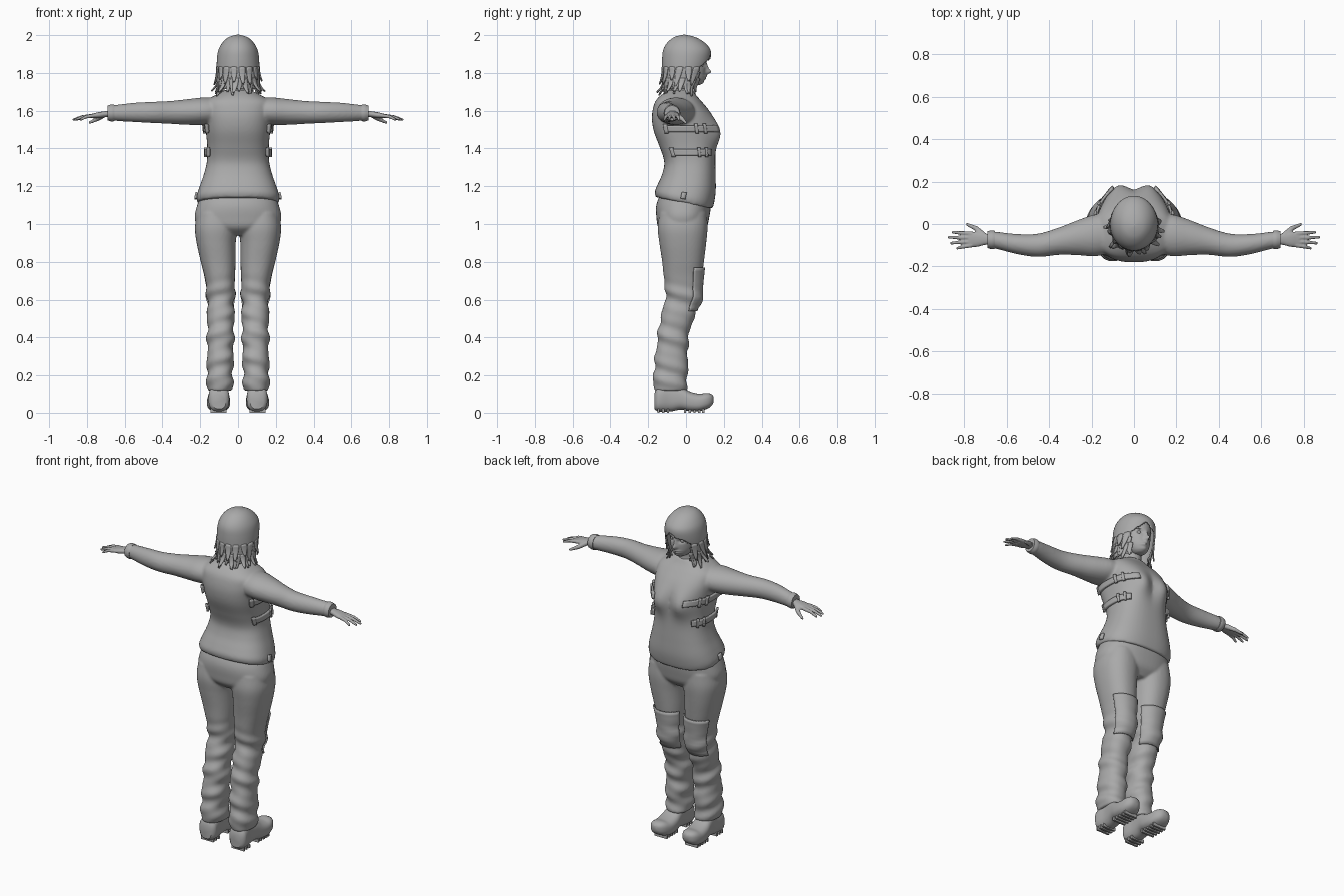
import bpy, bmesh, math, random
from mathutils import Vector, Matrix

if "Cube" in bpy.data.objects:
    bpy.data.objects.remove(bpy.data.objects["Cube"])

random.seed(4)
grey = bpy.data.materials.new("plain grey")
grey.diffuse_color = (0.4, 0.4, 0.4, 1)
grey.use_nodes = True
grey.node_tree.nodes["Principled BSDF"].inputs["Base Color"].default_value = grey.diffuse_color


def at(rows, t):
    """Smooth interpolation of section rows (t, a0, a1, b0, b1)."""
    n = len(rows)
    i = 0
    while i < n - 2 and t > rows[i + 1][0]:
        i += 1
    p, q = rows[i], rows[i + 1]
    h = q[0] - p[0]
    u = (t - p[0]) / h

    def slope(k, j):
        a, b = rows[max(k - 1, 0)], rows[min(k + 1, n - 1)]
        return (b[j] - a[j]) / (b[0] - a[0]) * h
    return [(2*u**3 - 3*u*u + 1) * p[j] + (u**3 - 2*u*u + u) * slope(i, j)
            + (3*u*u - 2*u**3) * q[j] + (u**3 - u*u) * slope(i + 1, j) for j in range(1, 5)]


def surface(rows, axis='z', power=2.0, deform=None):
    """Function (t, angle, offset) -> point on a lofted body."""
    def f(t, ang, off=0.0):
        a0, a1, b0, b1 = at(rows, t)
        c, s = math.cos(ang), math.sin(ang)
        e = 2 / power
        a = (a0 + a1) / 2 + ((a1 - a0) / 2 + off) * math.copysign(abs(c) ** e, c)
        b = (b0 + b1) / 2 + ((b1 - b0) / 2 + off) * math.copysign(abs(s) ** e, s)
        v = Vector({'z': (a, b, t), 'x': (t, a, b), 'y': (a, t, b)}[axis])
        return deform(v, ang) if deform else v
    f.span = (rows[0][0], rows[-1][0])
    return f


def tube(bm, f, n=30, m=40, cap=True):
    t0, t1 = f.span
    rings = [[bm.verts.new(f(t0 + (t1 - t0) * i / n, 2 * math.pi * k / m)) for k in range(m)]
             for i in range(n + 1)]
    for r, q in zip(rings, rings[1:]):
        for k in range(m):
            bm.faces.new((r[k], r[(k + 1) % m], q[(k + 1) % m], q[k]))
    if cap:
        bm.faces.new(rings[0])
        bm.faces.new(rings[-1])


def grid(bm, fn, n, m):
    g = [[bm.verts.new(fn(i / n, k / m)) for k in range(m + 1)] for i in range(n + 1)]
    for i in range(n):
        for k in range(m):
            bm.faces.new((g[i][k], g[i + 1][k], g[i + 1][k + 1], g[i][k + 1]))


def patch(bm, f, t0, t1, d0, d1, off, n=4, m=14):
    """Plate following a body between two heights and two angles (degrees)."""
    grid(bm, lambda u, w: f(t0 + (t1 - t0) * u, math.radians(d0 + (d1 - d0) * w), off), n, m)


def ball(bm, c, r, scale=(1, 1, 1)):
    bmesh.ops.create_uvsphere(bm, u_segments=16, v_segments=10, radius=r,
                              matrix=Matrix.Translation(c) @ Matrix.Diagonal((*scale, 1)))


def rod(bm, p, q, r0, r1):
    p, q = Vector(p), Vector(q)
    d = q - p
    mat = Matrix.Translation((p + q) / 2) @ d.to_track_quat('Z', 'Y').to_matrix().to_4x4()
    bmesh.ops.create_cone(bm, cap_ends=True, segments=14, radius1=r0, radius2=r1, depth=d.length, matrix=mat)
    ball(bm, p, r0)
    ball(bm, q, r1)


def mirror(bm):
    ret = bmesh.ops.duplicate(bm, geom=bm.verts[:] + bm.edges[:] + bm.faces[:])
    for v in ret["geom"]:
        if isinstance(v, bmesh.types.BMVert):
            v.co.x *= -1


def finish(name, bm, solid=0, voxel=0, smooth=5):
    bmesh.ops.recalc_face_normals(bm, faces=bm.faces[:])
    me = bpy.data.meshes.new(name)
    bm.to_mesh(me)
    bm.free()
    me.materials.append(grey)
    ob = bpy.data.objects.new(name, me)
    bpy.context.collection.objects.link(ob)
    bpy.ops.object.select_all(action='DESELECT')
    bpy.context.view_layer.objects.active = ob
    ob.select_set(True)
    if voxel:
        r = ob.modifiers.new("blend", 'REMESH')
        r.mode, r.voxel_size, r.use_smooth_shade = 'VOXEL', voxel, True
        s = ob.modifiers.new("soften", 'SMOOTH')
        s.factor, s.iterations = 0.5, smooth
    else:
        bpy.ops.object.shade_smooth_by_angle(angle=math.radians(40))
    if solid:
        s = ob.modifiers.new("thickness", 'SOLIDIFY')
        s.thickness, s.offset = solid, 0


def bump(d, w):
    return math.exp(-(d / w) ** 2)


def sym(rows):
    return [(z, -w, w, b, f) for z, w, b, f in rows]


# Jacket: torso with bust and tilted hem, blended with both sleeves
def torso_shape(v, ang):
    if v.y > 0:
        v.y += 0.038 * bump(abs(v.x) - 0.075, 0.06) * bump(v.z - 1.48, 0.075)
    v.z -= 0.2 * v.y * max(0, min(1, (1.32 - v.z) / 0.2))
    return v


torso = surface(sym([(1.11, .214, -.16, .14), (1.14, .219, -.165, .149), (1.19, .206, -.15, .157),
                     (1.26, .182, -.125, .157), (1.33, .165, -.115, .155), (1.41, .163, -.14, .153),
                     (1.49, .17, -.17, .152), (1.55, .176, -.18, .145), (1.60, .18, -.177, .122),
                     (1.65, .172, -.162, .082), (1.68, .125, -.135, .055), (1.71, .066, -.09, .035)]),
                power=2.5, deform=torso_shape)
sleeve = surface([(.08, -.13, .04, 1.53, 1.665), (.18, -.152, .045, 1.525, 1.67), (.26, -.147, .02, 1.525, 1.662),
                  (.35, -.145, -.015, 1.53, 1.652), (.45, -.155, -.045, 1.535, 1.647),
                  (.55, -.142, -.047, 1.54, 1.642), (.66, -.114, -.035, 1.547, 1.629),
                  (.685, -.112, -.034, 1.55, 1.627)], 'x')
bm = bmesh.new()
tube(bm, sleeve)
mirror(bm)
tube(bm, torso, 60, 64)
finish("jacket", bm, voxel=0.008)

# Cuffs
bm = bmesh.new()
tube(bm, surface([(.655, -.116, -.032, 1.545, 1.631), (.67, -.118, -.03, 1.543, 1.633),
                  (.69, -.113, -.034, 1.549, 1.627)], 'x'), 6)
mirror(bm)
finish("cuffs", bm)

# Side straps with buckles, and zip pulls near the hem
bm = bmesh.new()
for z, d0, d1 in ((1.505, -32, 62), (1.38, -32, 46)):
    patch(bm, torso, z - .017, z + .017, d0, d1, .009)
    patch(bm, torso, z - .026, z + .026, 14, 19, .015, m=3)
    patch(bm, torso, z - .026, z + .026, 30, 35, .015, m=3)
    patch(bm, torso, z - .024, z + .024, d0, d0 + 8, .012, m=3)
patch(bm, torso, 1.13, 1.165, -4, 1, .005, m=2)
mirror(bm)
finish("side_straps", bm, solid=.012)


# Trousers: pelvis blended with both creased legs
def creases(v, ang):
    k = 0.005 * max(0, min(1, (0.74 - v.z) / 0.1))
    w = k * (math.sin(v.z * 52 + 1.5 * math.sin(ang)) + 0.6 * math.sin(v.z * 83 + 2 * ang))
    return v + Vector((math.cos(ang) * w, math.sin(ang) * w, 0))


leg = surface([(.115, .03, .16, -.17, .0), (.18, .027, .166, -.172, .008), (.28, .025, .163, -.165, .01),
               (.38, .022, .163, -.152, .012), (.47, .021, .163, -.142, .03), (.55, .02, .163, -.122, .06),
               (.63, .018, .165, -.108, .08), (.72, .016, .177, -.118, .085), (.8, .013, .197, -.126, .095),
               (.9, .012, .219, -.141, .107), (.98, .006, .228, -.15, .114), (1.06, .02, .215, -.14, .11)],
              power=2.25, deform=creases)
bm = bmesh.new()
tube(bm, leg, 80)
mirror(bm)
tube(bm, surface(sym([(.94, .09, -.10, .07), (.98, .2, -.145, .108), (1.03, .229, -.156, .122),
                      (1.1, .216, -.157, .132), (1.17, .19, -.13, .13)]), power=2.3), 20, 56)
finish("trousers", bm, voxel=0.0075, smooth=4)

# Knee pads
bm = bmesh.new()
patch(bm, leg, .54, .77, 28, 152, .006, 12, 16)
mirror(bm)
finish("knee_pads", bm, solid=.008)

# Clogs with upturned toes and ridged soles
bm = bmesh.new()
tube(bm, surface([(-.168, .065, .135, .02, .1), (-.15, .047, .155, .007, .135), (-.08, .05, .15, .007, .15),
                  (-.03, .047, .155, .016, .14), (.02, .042, .163, .008, .112), (.07, .044, .165, .008, .1),
                  (.11, .055, .158, .02, .104), (.135, .072, .143, .036, .098), (.146, .09, .125, .055, .086)],
                 'y', 2.6), 36, 32)
for y in (-.145, -.12, -.095, -.005, .02, .045, .07, .092):
    bmesh.ops.create_cube(bm, size=1, matrix=Matrix.Translation((.103, y, .01)) @ Matrix.Diagonal((.085, .012, .02, 1)))
mirror(bm)
finish("clogs", bm)

# Hands: palm, four spread fingers and thumb
bm = bmesh.new()
tube(bm, surface([(.66, -.095, -.05, 1.57, 1.605), (.70, -.098, -.045, 1.566, 1.598),
                  (.74, -.108, -.036, 1.56, 1.592), (.78, -.108, -.038, 1.56, 1.582)], 'x', 2.3), 10, 20)
for base, mid, tip, x in ((-.045, -.042, -.038, .86), (-.064, -.064, -.062, .877),
                          (-.083, -.086, -.09, .867), (-.1, -.107, -.114, .838)):
    knuckle = (.5 * (.77 + x), mid, 1.568)
    rod(bm, (.765, base, 1.574), knuckle, .0105, .009)
    rod(bm, knuckle, (x - .006, tip, 1.553), .009, .0065)
rod(bm, (.71, -.052, 1.578), (.745, -.02, 1.556), .015, .012)
rod(bm, (.745, -.02, 1.556), (.785, -.002, 1.537), .0115, .007)
mirror(bm)
finish("hands", bm, voxel=0.004, smooth=3)


# Head with sculpted nose, lips, brow and eye sockets
def face(v, ang):
    if math.sin(ang) > 0.2:
        x, z = abs(v.x), v.z
        v.y += 0.026 * bump(x, .012) * bump(z - 1.805, .014) + .012 * bump(x, .01) * bump(z - 1.828, .02)
        v.y += 0.008 * bump(x, .024) * (bump(z - 1.782, .006) + bump(z - 1.769, .006))
        v.y += 0.005 * bump(x, .02) * bump(z - 1.748, .01) - .011 * bump(x - .033, .018) * bump(z - 1.843, .012)
    return v


bm = bmesh.new()
tube(bm, surface(sym([(1.735, .022, .02, .07), (1.745, .038, .0, .085), (1.765, .054, -.03, .097),
                      (1.79, .067, -.06, .102), (1.83, .077, -.09, .105), (1.87, .081, -.1, .108),
                      (1.92, .08, -.1, .1), (1.965, .045, -.06, .055)]), deform=face), 70, 96)
for s in (-1, 1):
    ball(bm, (s * .033, .08, 1.843), .0125)
    ball(bm, (s * .033, .091, 1.86), .014, (1.2, .5, .2))
finish("head", bm)
bm = bmesh.new()
tube(bm, surface(sym([(1.66, .07, -.09, .05), (1.71, .054, -.07, .035), (1.78, .05, -.06, .04)])), 10)
finish("neck", bm)

# Hair shell with a face opening under a parted fringe
hair = surface(sym([(1.715, .1, -.112, .065), (1.76, .106, -.118, .088), (1.82, .109, -.122, .112),
                    (1.88, .107, -.122, .127), (1.92, .1, -.117, .126), (1.95, .085, -.102, .104),
                    (1.975, .063, -.077, .07), (1.99, .038, -.05, .035), (1.998, .006, -.016, -.004)]))
bm = bmesh.new()
tube(bm, hair, 60, 72, cap=False)
bm.faces.new([v for v in bm.verts][-72:])
gone = []
for f in bm.faces:
    c = f.calc_center_median()
    a = math.atan2(c.x, c.y)
    edge = 1.868 + .028 * bump(a - .12, .2) - .03 * bump(abs(a) - .8, .25)
    if abs(a) < 0.86 and c.z < edge:
        gone.append(f)
bmesh.ops.delete(bm, geom=gone, context='FACES')
finish("hair", bm, solid=.008)

# Flicked locks of hair in two layers
bm = bmesh.new()


def lock(ang, z0, z1, flick, width):
    def fn(u, w):
        z = z0 + (z1 - z0) * u
        a = ang + (w - .5) * width * (1 - .8 * u * u) + .1 * u * math.sin(ang * 9)
        p = hair(max(z, 1.72), a, .003 + flick * u * u)
        p.z = z + .004 * math.sin(math.pi * w)
        return p
    grid(bm, fn, 6, 4)


for i in range(24):
    ang = math.radians(136 + 268 * i / 23)
    lock(ang, 1.77, random.uniform(1.67, 1.705), random.uniform(.005, .045), .28)
for i in range(12):
    ang = math.radians(150 + 240 * i / 11)
    lock(ang, 1.83, random.uniform(1.725, 1.765), random.uniform(.008, .03), .3)
finish("hair_locks", bm, solid=.007)
